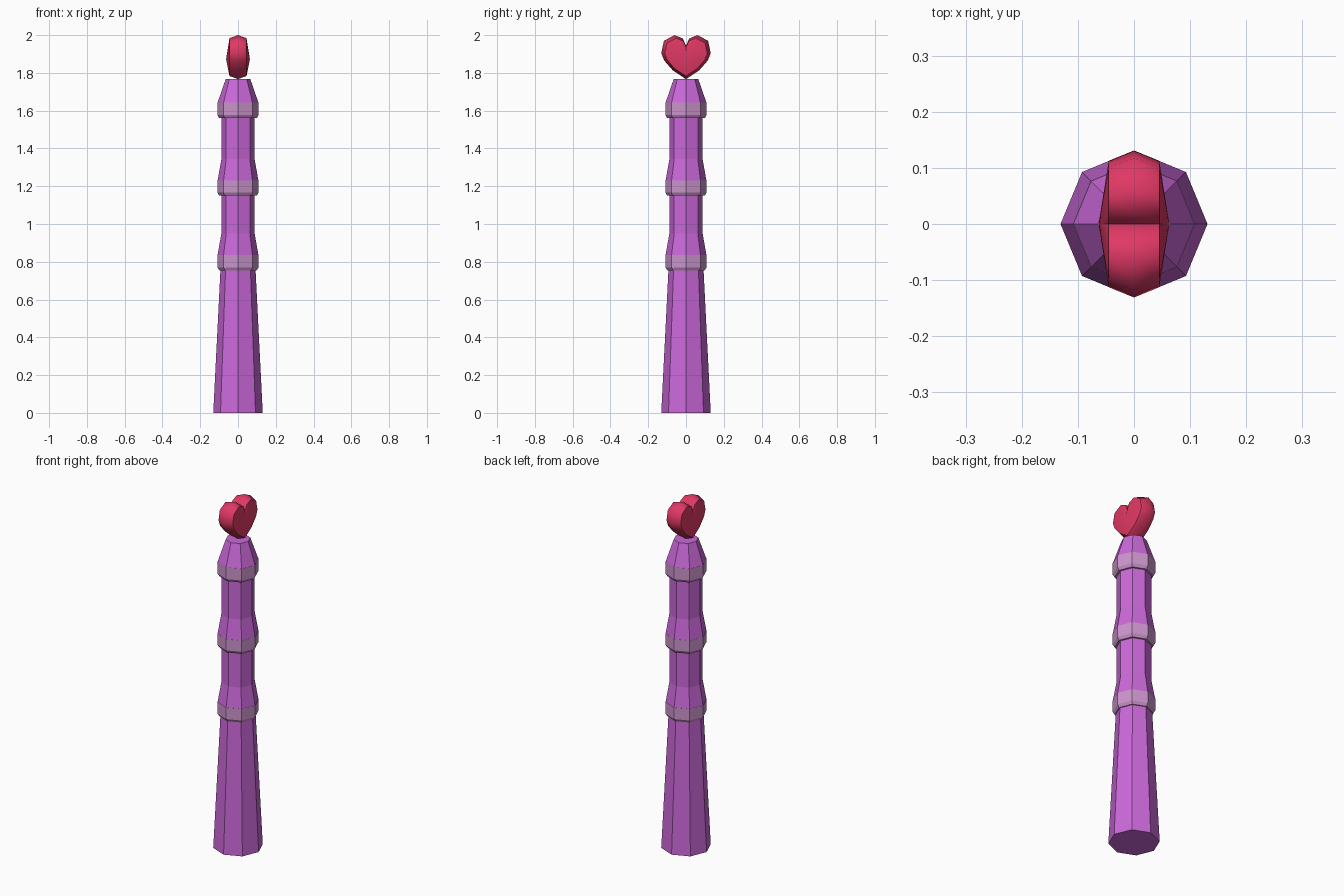
import bpy, bmesh, math

if "Cube" in bpy.data.objects:
    bpy.data.objects.remove(bpy.data.objects["Cube"])

SIDES = 8


def material(name, color):
    m = bpy.data.materials.new(name)
    m.diffuse_color = (*color, 1)
    m.use_nodes = True
    m.node_tree.nodes["Principled BSDF"].inputs["Base Color"].default_value = m.diffuse_color
    return m


PURPLE = material("purple", (0.60, 0.14, 0.70))
BAND = material("pale_band", (0.60, 0.30, 0.60))
RED = material("red", (0.75, 0.04, 0.13))


def finish(name, bm, mat):
    bmesh.ops.recalc_face_normals(bm, faces=bm.faces)
    mesh = bpy.data.meshes.new(name)
    bm.to_mesh(mesh)
    bm.free()
    mesh.materials.append(mat)
    ob = bpy.data.objects.new(name, mesh)
    bpy.context.collection.objects.link(ob)
    return ob


def bridge(bm, a, b):
    n = len(a)
    for i in range(n):
        j = (i + 1) % n
        bm.faces.new((a[i], a[j], b[j], b[i]))


def lathe(name, profile, mat):
    """Capped octagonal turning from (radius, z) pairs."""
    bm = bmesh.new()
    rings = [[bm.verts.new((r * math.cos(math.tau * i / SIDES),
                            r * math.sin(math.tau * i / SIDES), z))
              for i in range(SIDES)] for r, z in profile]
    for a, b in zip(rings, rings[1:]):
        bridge(bm, a, b)
    bm.faces.new(rings[0])
    bm.faces.new(rings[-1])
    return finish(name, bm, mat)


# Shaft: tapered grip, then two waisted segments and a tapered tip
collars = [(0.755, 0.837), (1.15, 1.23), (1.56, 1.643)]
profile = [(0.131, 0)]
for k, (low, high) in enumerate(collars):
    profile += [(0.093 if k == 0 else 0.088, low + 0.002),
                (0.09, high - 0.01), (0.108, high)]
    profile.append((0.088, high + 0.113) if k < 2 else (0.065, 1.768))
lathe("shaft", profile, PURPLE)

# Pale collars with a chamfered lower edge
for k, (low, high) in enumerate(collars):
    lathe(f"collar_{k + 1}",
          [(0.099, low), (0.109, low + 0.016), (0.109, high)], BAND)

# Heart: outline in the yz plane, pillowed to both sides
half = [(0.07, 1.813), (0.115, 1.865), (0.131, 1.905),
        (0.117, 1.97), (0.06, 2.0), (0.017, 1.982)]
outline = [(0, 1.767)] + half + [(0, 1.945)] + [(-y, z) for y, z in reversed(half)]
MID = 1.885
bm = bmesh.new()
layers = [[bm.verts.new((x, y * s, MID + (z - MID) * s)) for y, z in outline]
          for x, s in ((-0.045, 0.86), (0, 1), (0.045, 0.86))]
bridge(bm, layers[0], layers[1])
bridge(bm, layers[1], layers[2])
for layer, x in ((layers[0], -0.063), (layers[2], 0.063)):
    centre = bm.verts.new((x, 0, 1.872))
    for i in range(len(layer)):
        bm.faces.new((layer[i], layer[(i + 1) % len(layer)], centre))
heart = finish("heart", bm, RED)
bpy.context.view_layer.objects.active = heart
heart.select_set(True)
bpy.ops.object.shade_smooth_by_angle(angle=math.radians(50))
